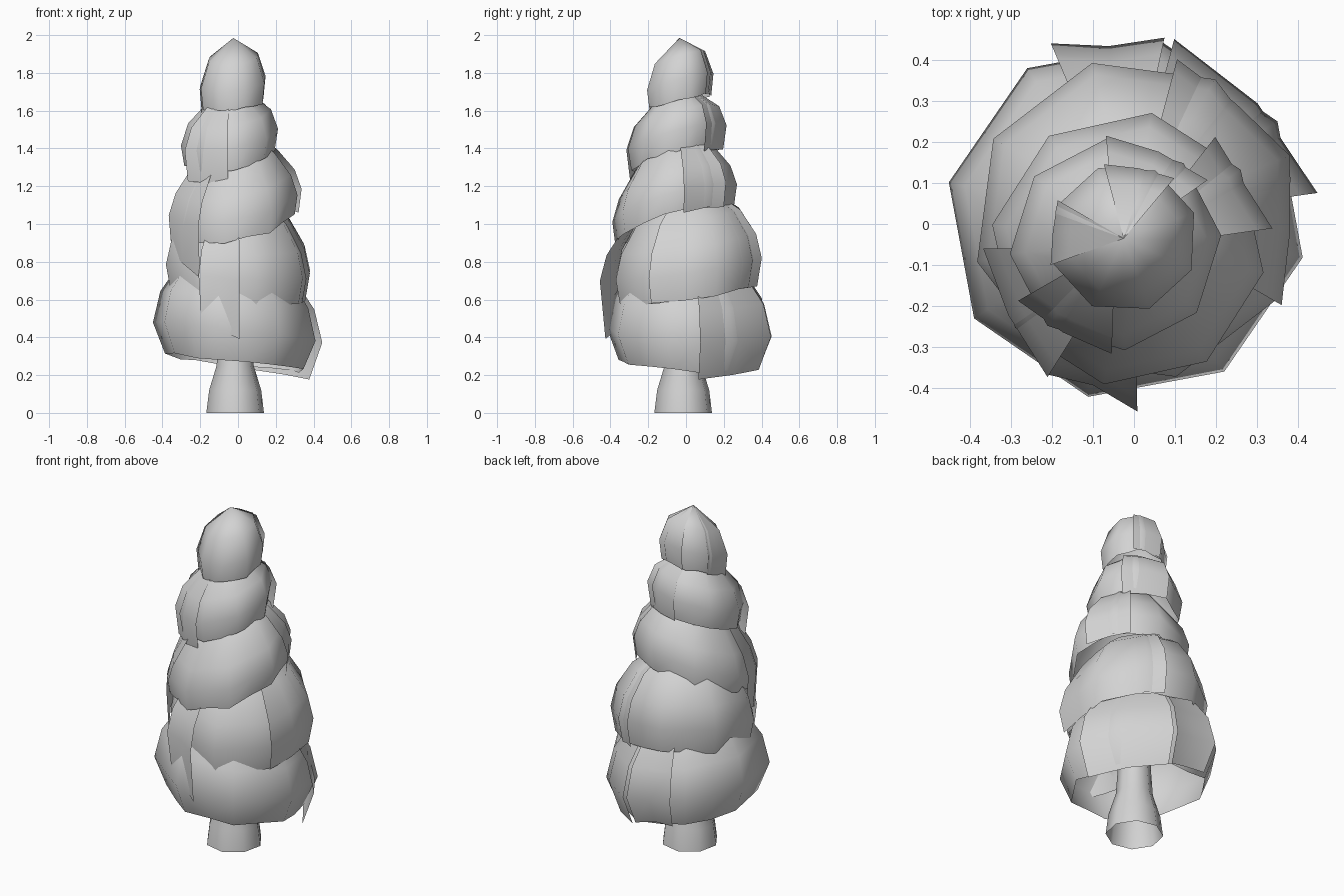
import bpy, bmesh, random
from math import sin, cos, pi, radians

cube = bpy.data.objects.get("Cube")
if cube:
    bpy.data.objects.remove(cube, do_unlink=True)

random.seed(4)
grey = bpy.data.materials.new("plain grey")
grey.use_nodes = True
grey.diffuse_color = (0.65, 0.65, 0.65, 1)
grey.node_tree.nodes["Principled BSDF"].inputs["Base Color"].default_value = (0.65, 0.65, 0.65, 1)


def sheet(name, centre, profile, start, end, tilt=(0, 0), grow=(1, 1), drop=0, rag=0.0, sides=8):
    """Open faceted sheet wrapped round an axis, from angle start to end."""
    bm = bmesh.new()
    count = max(2, 2 * round(abs(end - start) * sides / 360))
    closed = abs(end - start) == 360
    columns = []
    for i in range(count if closed else count + 1):
        t = i / count
        a = radians(start + (end - start) * t)
        # odd columns lie on the flat between two corners
        scale = (grow[0] + (grow[1] - grow[0]) * t) * (cos(pi / sides) if i % 2 else 1)
        column = []
        for row, (r, z) in enumerate(profile):
            x, y = r * scale * cos(a), r * scale * sin(a)
            z += tilt[0] * x + tilt[1] * y
            if row == 0:
                z += random.uniform(-rag, rag) - drop * (0.6 + 0.4 * t)
            column.append(bm.verts.new((x + centre[0], y + centre[1], z)))
        columns.append(column)
    pairs = list(zip(columns, columns[1:]))
    if closed:
        pairs.append((columns[-1], columns[0]))
    for left, right in pairs:
        for row in range(len(profile) - 1):
            bm.faces.new((left[row], right[row], right[row + 1], left[row + 1]))
    bmesh.ops.remove_doubles(bm, verts=bm.verts, dist=0.0005)
    bmesh.ops.recalc_face_normals(bm, faces=bm.faces)
    # make the outside face away from the axis
    if sum(f.normal.x * (f.calc_center_median().x - centre[0])
           + f.normal.y * (f.calc_center_median().y - centre[1]) for f in bm.faces) < 0:
        bmesh.ops.reverse_faces(bm, faces=bm.faces)
    mesh = bpy.data.meshes.new(name)
    bm.to_mesh(mesh)
    bm.free()
    for p in mesh.polygons:
        p.use_smooth = True
    mesh.materials.append(grey)
    obj = bpy.data.objects.new(name, mesh)
    bpy.context.collection.objects.link(obj)


# Flared trunk
sheet("trunk", (-0.015, -0.015), [(0.155, 0), (0.14, 0.12), (0.1, 0.25), (0.09, 0.4), (0.075, 0.8)], 10, 370)

# Foliage tiers: centre, profile, tilt, first corner, flaps (start, end, growth, drop)
tiers = {
    "bottom_tier": ((-0.02, 0.01), [(0.375, 0.265), (0.44, 0.43), (0.4, 0.6), (0.3, 0.75)],
                    (-0.12, -0.03), 168, [(75, 8, 1.07, 0.04), (78, 113, 1.06, 0)]),
    "lower_tier": ((0.0, 0.01), [(0.37, 0.63), (0.395, 0.77), (0.365, 0.9), (0.28, 1.04), (0.18, 1.12)],
                   (-0.08, 0.15), 15, [(241, 271, 1.18, 0.17), (75, -30, 1.05, 0)]),
    "middle_tier": ((-0.015, -0.06), [(0.32, 1.0), (0.335, 1.11), (0.3, 1.22), (0.21, 1.35), (0.13, 1.42)],
                    (0.18, 0.27), 35, [(180, 238, 1.1, 0.16), (52, 8, 1.06, 0.02)]),
    "upper_tier": ((-0.045, -0.05), [(0.24, 1.35), (0.258, 1.46), (0.22, 1.57), (0.11, 1.67)],
                   (0.15, 0.25), 5, [(268, 210, 1.06, 0.07), (95, 35, 1.06, 0.02)]),
    "top_tier": ((-0.025, -0.035), [(0.17, 1.645), (0.182, 1.75), (0.138, 1.88), (0, 1.985)],
                 (0.1, 0.28), 20, [(105, 50, 1.05, 0), (150, 200, 1.04, 0.03)]),
}
for name, (centre, profile, tilt, corner, flaps) in tiers.items():
    sheet(name, centre, profile, corner, corner + 360, tilt, rag=0.012)
    for n, (start, end, growth, drop) in enumerate(flaps):
        # loose overlapping flap that lifts off towards its free end
        sheet(f"{name}_flap_{n + 1}", centre, profile, start, end, tilt,
              ((1 + growth) / 2, growth), drop, 0.012)
